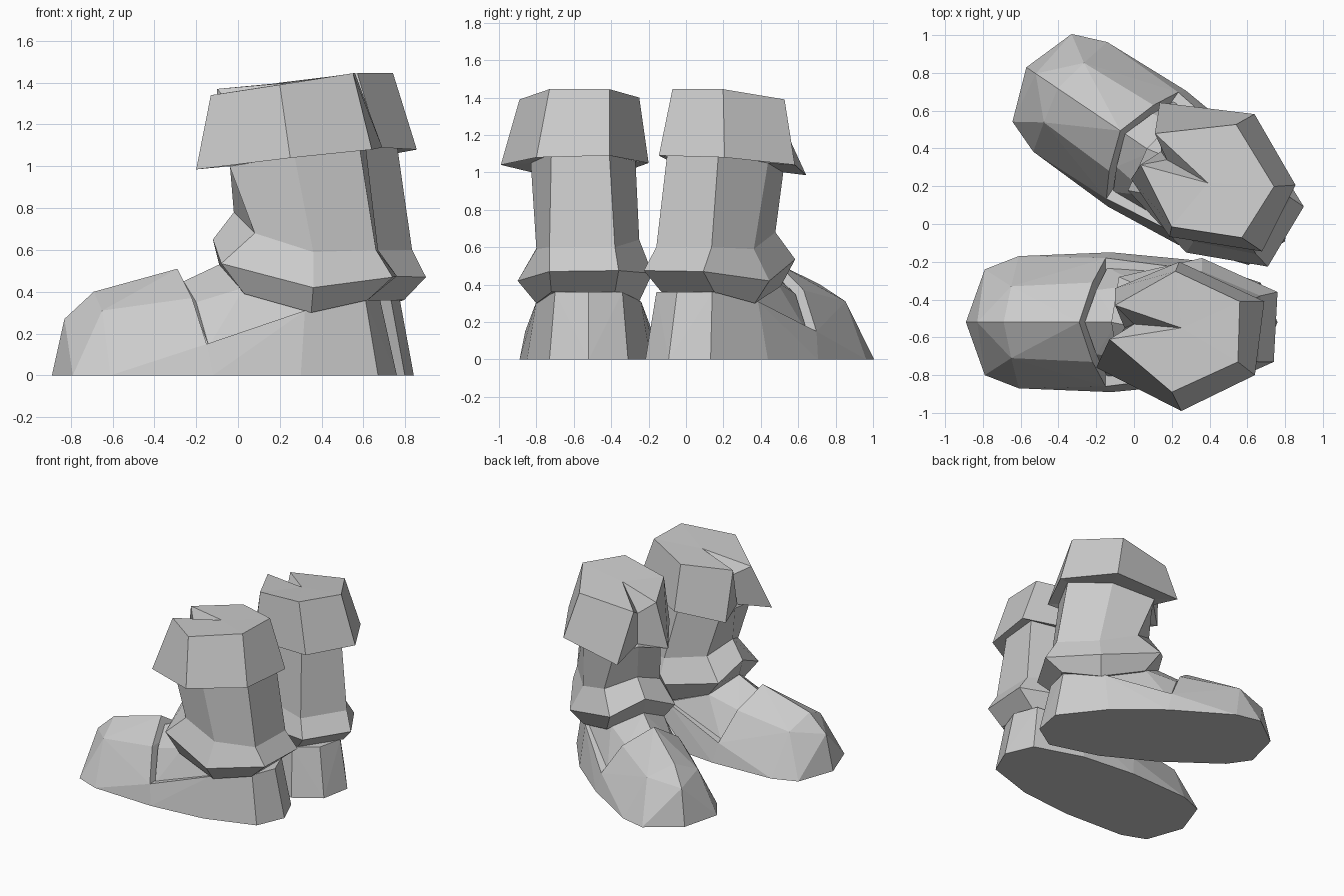
import bpy, bmesh, math
from mathutils import Matrix, Vector

cube = bpy.data.objects.get("Cube")
if cube:
    bpy.data.objects.remove(cube, do_unlink=True)

GREY = (0.6, 0.6, 0.6, 1.0)
grey = bpy.data.materials.new("plain_grey")
grey.use_nodes = True
grey.diffuse_color = GREY
grey.node_tree.nodes["Principled BSDF"].inputs["Base Color"].default_value = GREY


def finish(name, bm, placement):
    """Place the part, orient its faces outward and link it, flat shaded."""
    bmesh.ops.transform(bm, matrix=placement, verts=bm.verts)
    bmesh.ops.recalc_face_normals(bm, faces=bm.faces)
    mesh = bpy.data.meshes.new(name)
    bm.to_mesh(mesh)
    bm.free()
    mesh.materials.append(grey)
    obj = bpy.data.objects.new(name, mesh)
    bpy.context.scene.collection.objects.link(obj)
    return obj


def both_sides(points):
    """Mirror side points across the boot's centre line."""
    return points + [(x, -y, z) for x, y, z in points if y]


def hull(name, points, placement):
    """Faceted convex block around a few corner points."""
    bm = bmesh.new()
    for p in points:
        bm.verts.new(p)
    result = bmesh.ops.convex_hull(bm, input=bm.verts)
    spare = [g for g in result["geom_interior"] if isinstance(g, bmesh.types.BMVert)]
    bmesh.ops.delete(bm, geom=spare, context="VERTS")
    bmesh.ops.dissolve_limit(bm, angle_limit=0.02, verts=bm.verts, edges=bm.edges)
    return finish(name, bm, placement)


def loft(name, rings, placement, top_centre=None):
    """Skin matching rings from the bottom up and close both ends."""
    bm = bmesh.new()
    loops = [[bm.verts.new(p) for p in ring] for ring in rings]
    n = len(rings[0])
    for low, high in zip(loops, loops[1:]):
        for i in range(n):
            j = (i + 1) % n
            bm.faces.new((low[i], low[j], high[j], high[i]))

    def close(loop, centre=None):
        if centre is None:
            centre = sum((v.co for v in loop), Vector()) / n
        hub = bm.verts.new(centre)
        for i in range(n):
            bm.faces.new((loop[i], loop[(i + 1) % n], hub))

    close(loops[0])
    close(loops[-1], top_centre)
    return finish(name, bm, placement)


# Foot corner points: toe towards -x, centre line on y = 0
toe = both_sides([
    (-0.89, 0, 0), (-0.79, 0.28, 0), (-0.61, 0.35, 0), (-0.12, 0.37, 0),
    (-0.83, 0, 0.27), (-0.65, 0.19, 0.31), (-0.69, 0, 0.40),
    (-0.29, 0, 0.51), (-0.22, 0.21, 0.37), (-0.15, 0.34, 0.15)])
heel = both_sides([
    (-0.12, 0.37, 0), (0.30, 0.33, 0), (0.67, 0.21, 0), (0.76, 0, 0),
    (-0.15, 0.34, 0.15), (0.32, 0.28, 0.31), (0.61, 0.18, 0.36), (0.68, 0, 0.36)])
tongue = both_sides([
    (-0.26, 0, 0.45), (-0.20, 0.17, 0.35), (-0.14, 0.29, 0.14),
    (-0.09, 0, 0.53), (0.03, 0.20, 0.42), (0.35, 0.26, 0.30), (0.50, 0, 0.36)])

# Leg rings run: inner side, heel pair, outer side, front outer, front, front inner
ankle_low = [(0.35, 0.27, 0.31), (0.62, 0.14, 0.36), (0.62, -0.20, 0.36),
             (0.35, -0.28, 0.30), (0.03, -0.23, 0.39), (-0.09, 0, 0.53), (0.03, 0.20, 0.42)]
ankle_bulge = [(0.36, 0.34, 0.46), (0.76, 0.16, 0.475), (0.74, -0.21, 0.47),
               (0.36, -0.38, 0.42), (-0.08, -0.25, 0.535), (-0.12, 0, 0.65), (-0.08, 0.24, 0.55)]
shaft_low = [(0.36, 0.27, 0.64), (0.67, 0.14, 0.60), (0.66, -0.21, 0.60),
             (0.36, -0.28, 0.59), (0.08, -0.23, 0.68), (-0.02, -0.02, 0.78), (0.06, 0.18, 0.70)]
shaft_high = [(0.25, 0.25, 1.06), (0.61, 0.11, 1.10), (0.58, -0.20, 1.10),
              (0.27, -0.31, 1.05), (-0.04, -0.20, 1.00), (-0.04, -0.02, 1.02), (-0.03, 0.15, 1.01)]
cuff_hem = [(0.24, 0.32, 1.05), (0.69, 0.11, 1.09), (0.64, -0.28, 1.08),
            (0.25, -0.47, 1.04), (-0.20, -0.24, 0.985), (-0.05, -0.03, 1.05), (-0.10, 0.18, 1.00)]
cuff_rim = [(0.22, 0.27, 1.40), (0.56, 0.11, 1.445), (0.55, -0.21, 1.445),
            (0.20, -0.37, 1.39), (-0.13, -0.09, 1.34), (0.0, -0.01, 1.26), (-0.10, 0.09, 1.37)]

# A straight boot, and its mirrored partner turned outward
placements = {
    "right": Matrix.Translation((0, -0.52, 0)),
    "left": (Matrix.Translation((0.168, 0.332, 0))
             @ Matrix.Rotation(math.radians(-34), 4, "Z")
             @ Matrix.Diagonal((1, -1, 1, 1))),
}
for side, place in placements.items():
    hull(side + "_toe", toe, place)
    hull(side + "_heel", heel, place)
    hull(side + "_tongue", tongue, place)
    loft(side + "_ankle_and_shaft", [ankle_low, ankle_bulge, shaft_low, shaft_high], place)
    loft(side + "_cuff", [shaft_high, cuff_hem, cuff_rim], place, (0.25, -0.03, 1.40))
